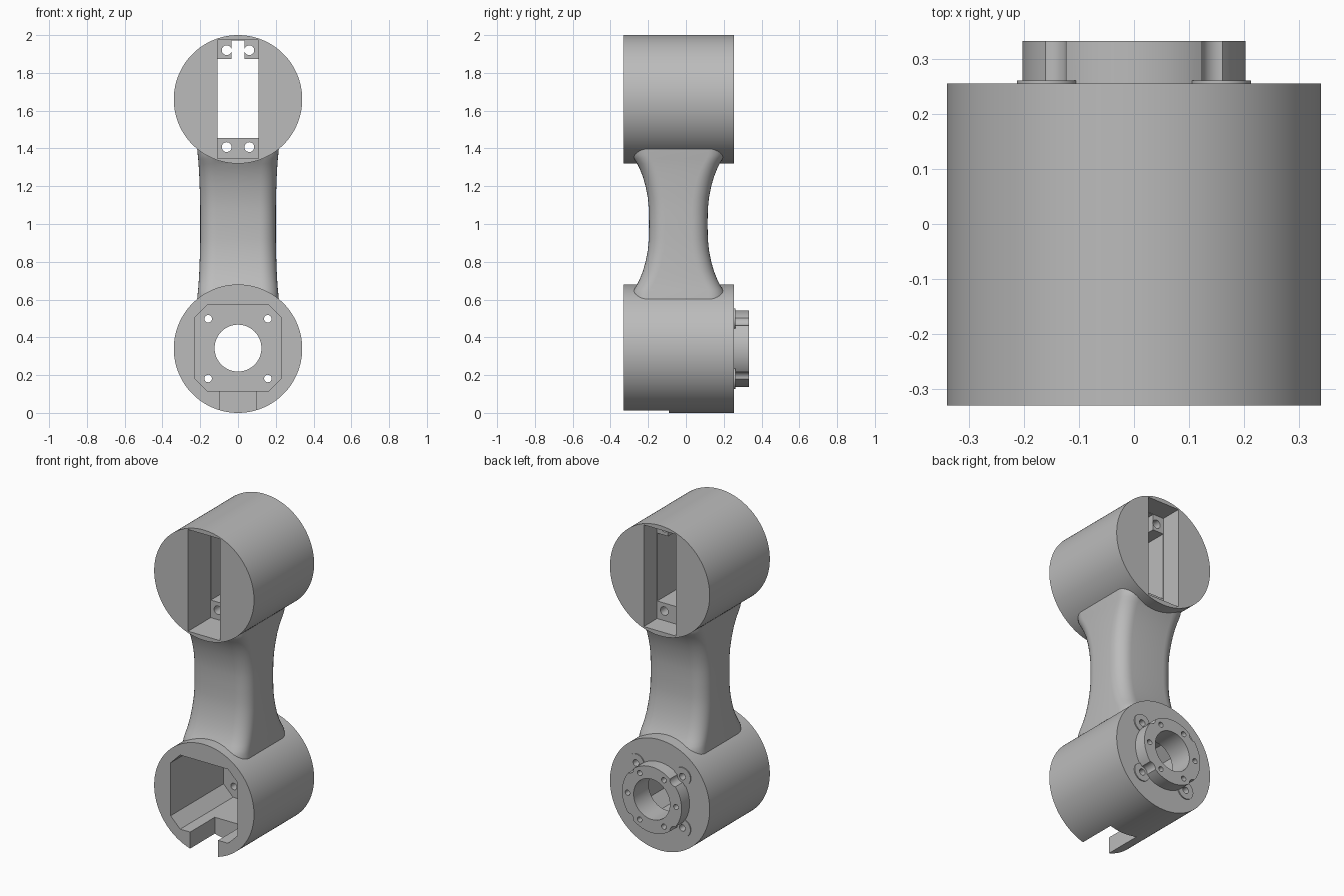
import bpy, bmesh, math

if "Cube" in bpy.data.objects:
    bpy.data.objects.remove(bpy.data.objects["Cube"], do_unlink=True)

R = 0.34                      # radius of both joint drums
LOW, HIGH = 0.34, 1.66        # heights of the two joint axes
FRONT, BACK = -0.33, 0.255    # drum faces

grey = bpy.data.materials.new("plain grey")
grey.use_nodes = True
grey.diffuse_color = (0.5, 0.5, 0.5, 1)
grey.node_tree.nodes["Principled BSDF"].inputs["Base Color"].default_value = (0.5, 0.5, 0.5, 1)


def loft(name, rings):
    """Closed solid through a list of rings with equal point counts."""
    bm = bmesh.new()
    loops = [[bm.verts.new(p) for p in ring] for ring in rings]
    n = len(loops[0])
    for a, b in zip(loops, loops[1:]):
        for i in range(n):
            j = (i + 1) % n
            bm.faces.new((a[i], a[j], b[j], b[i]))
    bm.faces.new(loops[0][::-1])
    bm.faces.new(loops[-1])
    bmesh.ops.recalc_face_normals(bm, faces=bm.faces)
    me = bpy.data.meshes.new(name)
    bm.to_mesh(me)
    bm.free()
    me.materials.append(grey)
    ob = bpy.data.objects.new(name, me)
    bpy.context.collection.objects.link(ob)
    return ob


def prism(name, outline, y0, y1):
    return loft(name, [[(x, y, z) for x, z in outline] for y in (y0, y1)])


def rod(name, x, z, r, y0, y1, n=24):
    angles = [2 * math.pi * i / n for i in range(n)]
    return prism(name, [(x + r * math.cos(a), z + r * math.sin(a)) for a in angles], y0, y1)


def box(name, half, z0, z1, y0, y1):
    return prism(name, [(-half, z0), (half, z0), (half, z1), (-half, z1)], y0, y1)


def combine(target, tool, operation):
    """Apply one boolean and discard the helper."""
    tool.hide_render = True
    mod = target.modifiers.new("boolean", 'BOOLEAN')
    mod.operation, mod.solver, mod.object = operation, 'EXACT', tool
    graph = bpy.context.evaluated_depsgraph_get()
    result = bpy.data.meshes.new_from_object(target.evaluated_get(graph))
    target.modifiers.clear()
    target.data = result
    bpy.data.objects.remove(tool, do_unlink=True)


def arm_ring(z, hx, hy, corner=0.085, steps=8):
    """Rounded rectangle across the arm."""
    ring = []
    for k, (sx, sy) in enumerate(((1, 1), (-1, 1), (-1, -1), (1, -1))):
        for i in range(steps + 1):
            a = (k + i / steps) * math.pi / 2
            ring.append((sx * (hx - corner) + corner * math.cos(a),
                         -0.04 + sy * (hy - corner) + corner * math.sin(a), z))
    return ring


# Waisted arm, mirrored about mid height: offset, half width, half depth
half_arm = [(0.02, 0.2, 0.155), (0.08, 0.2, 0.156), (0.14, 0.201, 0.162),
            (0.2, 0.203, 0.174), (0.25, 0.205, 0.188), (0.29, 0.207, 0.204),
            (0.32, 0.209, 0.219), (0.345, 0.211, 0.234), (0.365, 0.213, 0.243),
            (0.42, 0.218, 0.25)]
stations = [(-t, w, d) for t, w, d in reversed(half_arm)] + half_arm
body = loft("link_arm", [arm_ring(1 + t, w, d) for t, w, d in stations])

# Joint drums
for z in (LOW, HIGH):
    combine(body, rod("drum", 0, z, R, FRONT, BACK, 128), 'UNION')

# Output flange and low screw pads on the back of the lower drum
corners = [(sx * 0.158, LOW + sz * 0.158) for sx in (-1, 1) for sz in (-1, 1)]
flange = rod("flange", 0, LOW, 0.203, BACK - 0.03, 0.333, 96)
for x, z in corners:
    combine(flange, rod("screw_scallop", x, z, 0.035, BACK + 0.006, 0.4), 'DIFFERENCE')
for x, z in corners:
    combine(body, rod("screw_pad", x, z, 0.055, BACK - 0.02, BACK + 0.006, 32), 'UNION')
combine(body, flange, 'UNION')

# Lower motor pocket with chamfered corners, shaft bore and cable slot
s, c = 0.228, 0.163
octagon = [(s, -c), (s, c), (c, s), (-c, s), (-s, c), (-s, -c), (-c, -s), (c, -s)]
cutters = [prism("motor_pocket", [(x, LOW + 0.003 + z) for x, z in octagon], -0.4, 0.185),
           rod("shaft_bore", 0, LOW + 0.003, 0.124, 0.1, 0.4, 64),
           box("cable_slot", 0.095, -0.1, 0.2, -0.42, -0.09)]
cutters += [rod("screw_hole", x, z, 0.02, 0.1, 0.4) for x, z in corners]

# Ring of blind holes in the flange
for i in range(6):
    a = i * math.pi / 3
    cutters.append(rod("flange_hole", 0.165 * math.cos(a), LOW + 0.165 * math.sin(a),
                       0.016, 0.26, 0.4, 20))

# Upper servo bay: recesses either side of the mounting tabs, window and wire notch
cutters += [box("bay_front", 0.109, 1.348, 1.974, -0.4, -0.11),
            box("bay_back", 0.109, 1.348, 1.974, 0.125, 0.4),
            box("bay_window", 0.108, 1.456, 1.874, -0.41, 0.41),
            box("wire_notch", 0.034, 1.8, 1.972, -0.3, 0.2)]
cutters += [rod("tab_hole", x, z, 0.026, -0.2, 0.2)
            for x in (-0.06, 0.06) for z in (1.407, 1.92)]
for cutter in cutters:
    combine(body, cutter, 'DIFFERENCE')

# Smooth curved walls, crisp edges
bpy.ops.object.select_all(action='DESELECT')
body.select_set(True)
bpy.context.view_layer.objects.active = body
bpy.ops.object.shade_smooth_by_angle(angle=math.radians(30))
